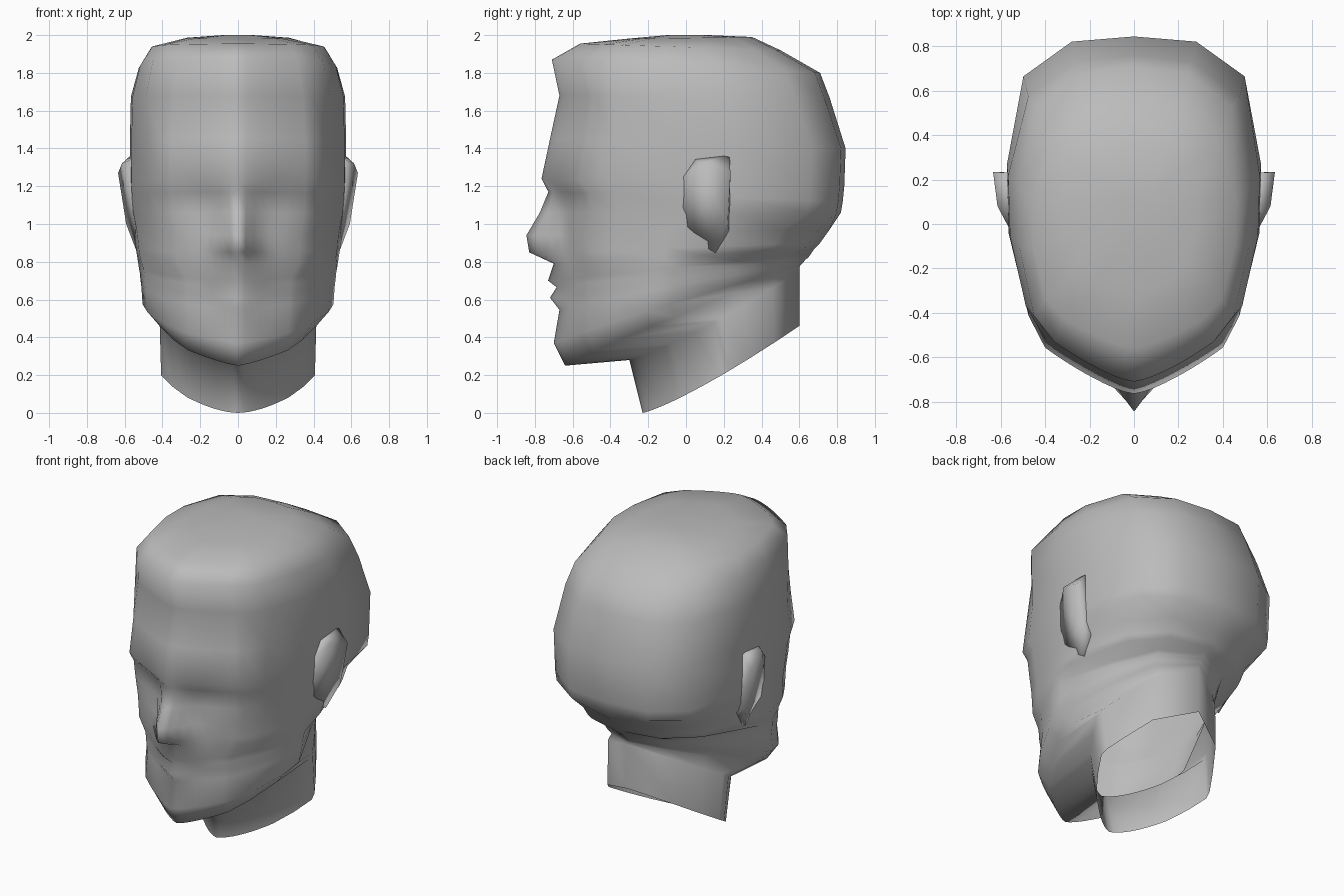
import bpy, bmesh, math

old = bpy.data.objects.get("Cube")
if old:
    bpy.data.objects.remove(old, do_unlink=True)

clay = bpy.data.materials.new("grey_clay")
clay.use_nodes = True
colour = (0.5, 0.5, 0.5, 1)
clay.diffuse_color = colour
clay.node_tree.nodes["Principled BSDF"].inputs["Base Color"].default_value = colour

FRONT_STEPS = 9

# Section corners from front to back, as (share of half width, share of depth)
SHAPES = {
    "dome": ((.68, .125), (.86, .21), (.985, .43), (1, .62), (.84, .87), (.46, .98)),
    "skull": ((.7, .13), (.83, .22), (.985, .45), (1, .63), (.87, .885), (.49, .985)),
    "cheek": ((.68, .14), (.82, .23), (.97, .42), (1, .57), (.8, .83), (.47, .96)),
    "jaw": ((.6, .13), (.78, .23), (.95, .37), (1, .47), (.75, .72), (.48, .9)),
    "neck": ((.67, .25), (.86, .38), (1, .5), (.98, .55), (.82, .68), (.6, .84)),
}

# How the rise from front to back bends, where it is not straight
BENDS = {"jaw": .92, "neck": 1.22}

# Rings from crown to neck: shape, front (y, z), back (y, z), half width
RINGS = [
    ("dome", (-.1, 2), (.12, 2), .08),
    ("dome", (-.32, 1.98), (.35, 1.99), .27),
    ("dome", (-.56, 1.955), (.5, 1.92), .46),
    ("dome", (-.71, 1.87), (.71, 1.8), .525),
    ("dome", (-.67, 1.68), (.76, 1.67), .567),
    ("skull", (-.72, 1.45), (.845, 1.4), .573),
    ("skull", (-.765, 1.24), (.838, 1.2), .573),
    ("skull", (-.715, 1.17), (.83, 1.12), .57),
    ("skull", (-.7, 1.06), (.82, 1.06), .563),
    ("cheek", (-.7, .94), (.76, .97), .55),
    ("cheek", (-.7, .85), (.71, .9), .542),
    ("cheek", (-.7, .79), (.68, .87), .535),
    ("jaw", (-.69, .7), (.66, .84), .525),
    ("jaw", (-.685, .665), (.645, .82), .52),
    ("jaw", (-.68, .61), (.63, .81), .517),
    ("jaw", (-.67, .545), (.62, .795), .512),
    ("jaw", (-.7, .37), (.605, .78), .505),
    ("jaw", (-.64, .25), (.6, .77), .435),
    ("neck", (-.3, .28), (.6, .75), .415),
    ("neck", (-.23, 0), (.6, .46), .407),
]

# Nose and lips: front height -> (projection, half width)
RIDGES = {
    1.17: (.015, .06),
    1.06: (.075, .1),
    .94: (.145, .13),
    .85: (.13, .18),
    .7: (.04, .2),
    .61: (.04, .16),
}

# Sockets and cheekbones: centre x, centre z, spread x, spread z, depth
FORMS = [
    (.18, 1.12, .11, .07, .03),
    (.3, .96, .1, .09, -.02),
]


def half_ring(shape, front, back, width):
    """Half a section, running from the front centre to the back centre."""
    corners = SHAPES[shape]
    steps = []
    for i in range(FRONT_STEPS):
        u = i / FRONT_STEPS
        steps.append((corners[0][0] * u, corners[0][1] * u ** 1.4))
    steps += [*corners, (0, 1)]
    points = []
    reach, ridge_width = RIDGES.get(front[1], (0, 1))
    for i, (s, t) in enumerate(steps):
        x = s * width
        y = front[0] + t * (back[0] - front[0])
        z = front[1] + t ** BENDS.get(shape, 1) * (back[1] - front[1])
        if i <= FRONT_STEPS:
            y -= reach * max(0, 1 - x / ridge_width)
            for cx, cz, sx, sz, depth in FORMS:
                y += depth * math.exp(-((x - cx) / sx) ** 2 - ((z - cz) / sz) ** 2)
        points.append((x, y, z))
    return points


def finish(bm, name):
    bmesh.ops.recalc_face_normals(bm, faces=bm.faces)
    mesh = bpy.data.meshes.new(name)
    bm.to_mesh(mesh)
    bm.free()
    mesh.materials.append(clay)
    mesh.shade_smooth()
    obj = bpy.data.objects.new(name, mesh)
    bpy.context.collection.objects.link(obj)


# Head and neck: one loft, closed at the crown and open under the neck
bm = bmesh.new()
loops = []
for ring in RINGS:
    half = half_ring(*ring)
    other = [(-x, y, z) for x, y, z in half[-2:0:-1]]
    loops.append([bm.verts.new(p) for p in half + other])
for upper, lower in zip(loops, loops[1:]):
    for i in range(len(upper)):
        bm.faces.new((upper[i - 1], upper[i], lower[i], lower[i - 1]))
bm.faces.new(loops[0])
finish(bm, "head_and_neck")

# Ears: wedges that flare out of the cheek towards the back
EAR = [
    (.53, -.08, 1.2), (.53, -.06, .98), (.55, .04, 1.35), (.56, .23, 1.37),
    (.5, .23, .95), (.47, .17, .84),
    (.635, .235, 1.27), (.615, .08, 1.32), (.592, .22, 1), (.535, .15, .85),
]
for side, name in ((1, "left_ear"), (-1, "right_ear")):
    bm = bmesh.new()
    for x, y, z in EAR:
        bm.verts.new((side * x, y, z))
    bmesh.ops.convex_hull(bm, input=bm.verts)
    finish(bm, name)
